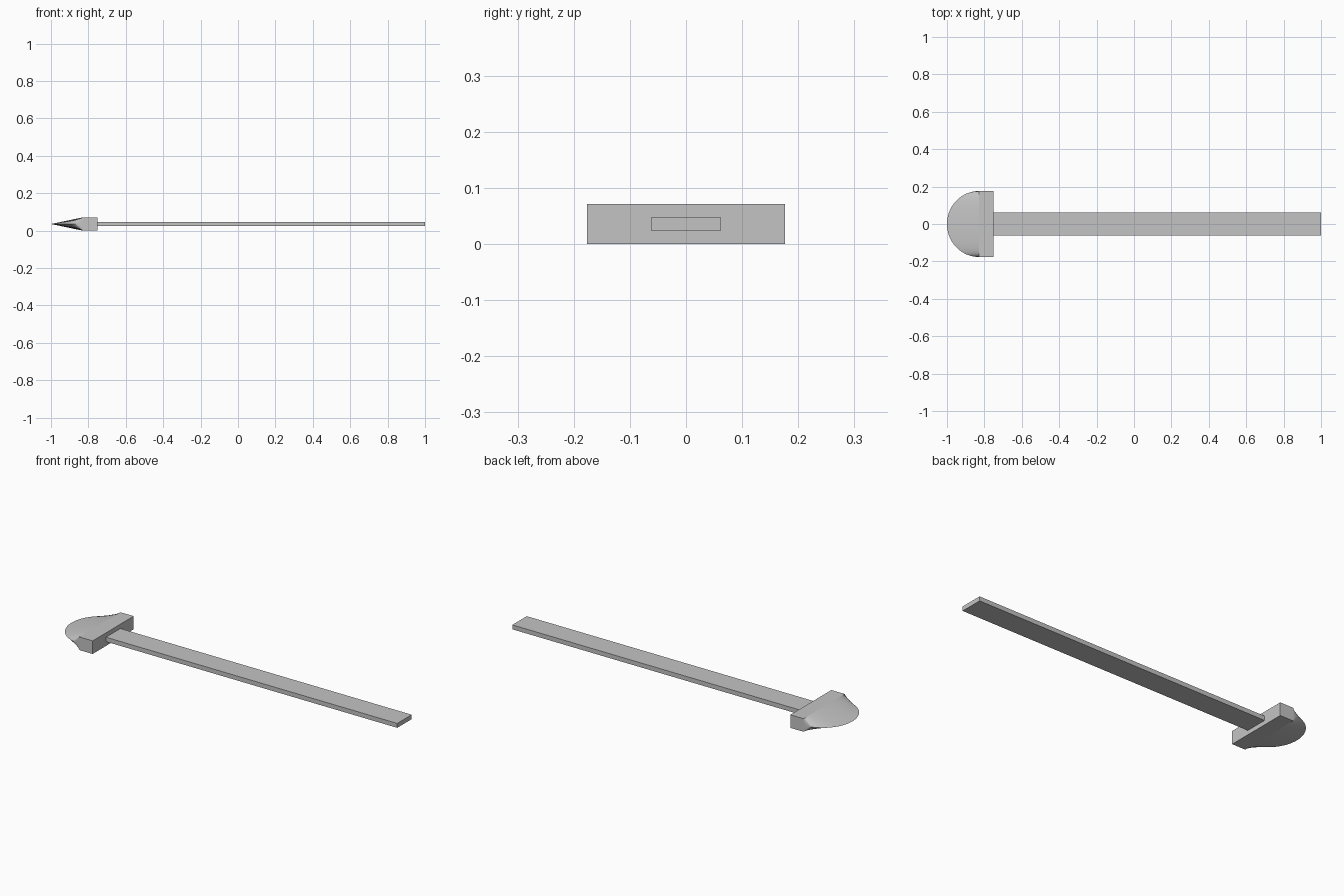
import bpy
import bmesh
import math

cube = bpy.data.objects.get("Cube")
if cube:
    bpy.data.objects.remove(cube, do_unlink=True)

grey = bpy.data.materials.new("plain grey")
grey.use_nodes = True
COLOUR = (0.55, 0.55, 0.55, 1)
grey.diffuse_color = COLOUR
grey.node_tree.nodes["Principled BSDF"].inputs["Base Color"].default_value = COLOUR

HALF_WIDTH = 0.176
HEIGHT = 0.071
MID = HEIGHT / 2
ROOT_X = -0.83     # where the blade meets the block
BACK_X = -0.75     # where the block meets the handle


def add_object(name, bm):
    bmesh.ops.recalc_face_normals(bm, faces=bm.faces)
    mesh = bpy.data.meshes.new(name)
    bm.to_mesh(mesh)
    bm.free()
    mesh.materials.append(grey)
    obj = bpy.data.objects.new(name, mesh)
    bpy.context.collection.objects.link(obj)
    return obj


def add_box(name, x0, x1, half_y, z0, z1):
    bm = bmesh.new()
    bmesh.ops.create_cube(bm, size=1)
    for v in bm.verts:
        v.co.x = x0 if v.co.x < 0 else x1
        v.co.y = math.copysign(half_y, v.co.y)
        v.co.z = z0 if v.co.z < 0 else z1
    return add_object(name, bm)


# Long flat handle and the block that carries the blade
add_box("handle", BACK_X, 1, 0.062, MID - 0.012, MID + 0.012)
add_box("head_block", ROOT_X, BACK_X, HALF_WIDTH, 0, HEIGHT)

# Blade: straight full-height root tapering to a half-round cutting edge
bm = bmesh.new()
SEGMENTS = 48
sections = []
for i in range(SEGMENTS + 1):
    a = math.pi * i / SEGMENTS
    y = -HALF_WIDTH * math.cos(a)
    rim_x = ROOT_X - (1 + ROOT_X) * math.sin(a)
    sections.append([bm.verts.new(p) for p in
                     ((ROOT_X, y, HEIGHT), (rim_x, y, MID), (ROOT_X, y, 0))])
for a, b in zip(sections, sections[1:]):
    for k in range(3):
        n = (k + 1) % 3
        bm.faces.new((a[k], a[n], b[n], b[k]))
blade = add_object("blade", bm)

bpy.ops.object.select_all(action="DESELECT")
blade.select_set(True)
bpy.context.view_layer.objects.active = blade
bpy.ops.object.shade_smooth_by_angle(angle=math.radians(30))
